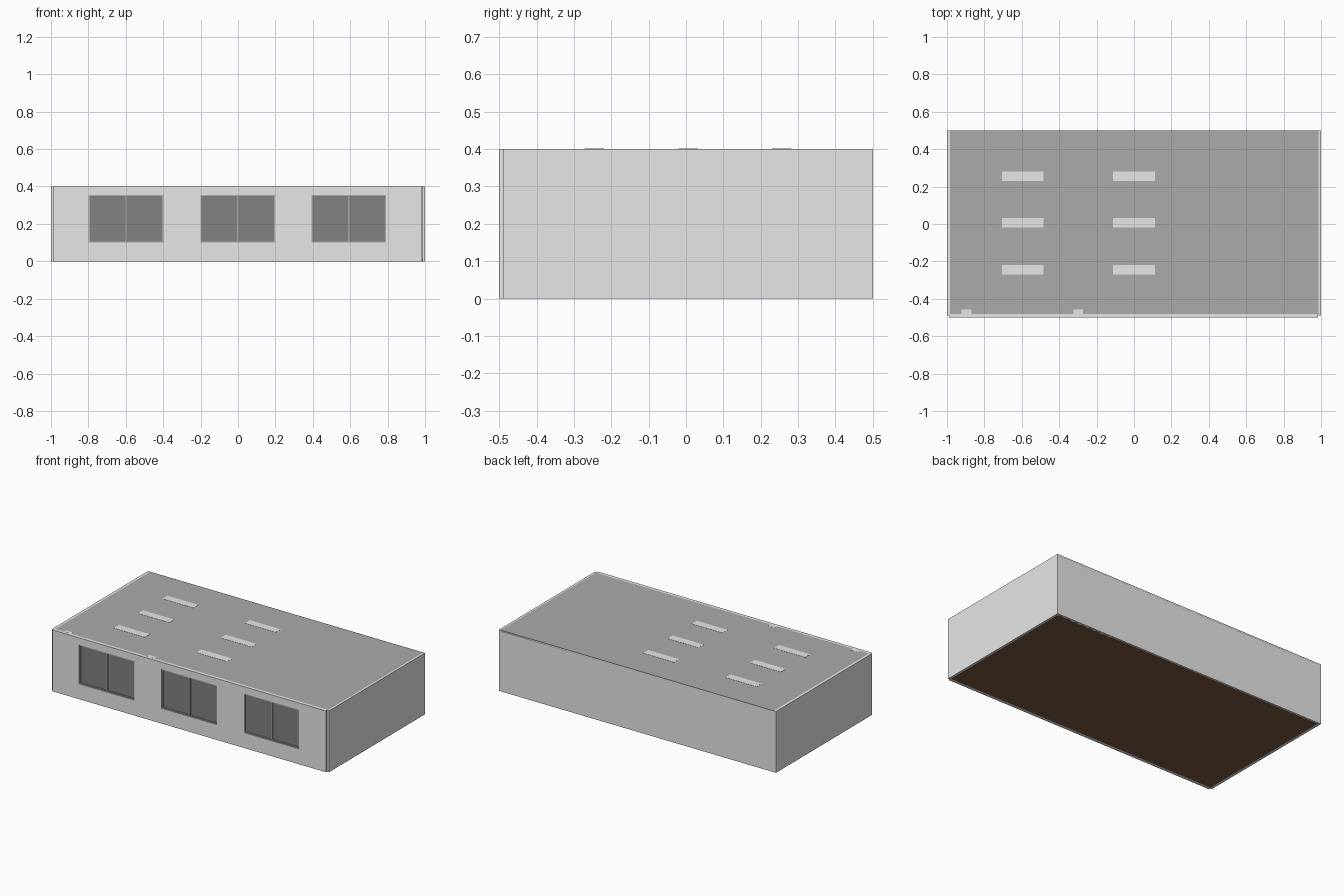
import bpy

if "Cube" in bpy.data.objects:
    bpy.data.objects.remove(bpy.data.objects["Cube"])


def material(name, r, g, b):
    m = bpy.data.materials.new(name)
    m.diffuse_color = (r, g, b, 1)
    m.use_nodes = True
    m.node_tree.nodes["Principled BSDF"].inputs["Base Color"].default_value = m.diffuse_color
    return m


WHITE = material("wall_white", 0.8, 0.8, 0.8)
GREY = material("ceiling_grey", 0.41, 0.41, 0.41)
GLASS = material("window_dark_grey", 0.225, 0.225, 0.225)
BROWN = material("floor_brown", 0.2, 0.1, 0.05)


def box(name, x, y, z, mat):
    """Box from (min, max) ranges on each axis."""
    bpy.ops.mesh.primitive_cube_add(
        size=1, location=[(a + b) / 2 for a, b in (x, y, z)])
    o = bpy.context.object
    o.name = name
    o.scale = [b - a for a, b in (x, y, z)]
    bpy.ops.object.transform_apply(location=False, rotation=False, scale=True)
    o.data.materials.append(mat)
    return o


H = 0.4

# Side and back walls
box("left_wall", (-1, -0.983), (-0.49, 0.5), (0, H), WHITE)
box("right_wall", (0.987, 1), (-0.49, 0.5), (0, H), WHITE)
box("back_wall", (-0.983, 0.987), (0.483, 0.5), (0, H - 0.002), WHITE)

# Front wall with three window openings
front = box("front_wall", (-0.99, 0.985), (-0.5, -0.48), (0, H), WHITE)
for cx in (-0.598, -0.001, 0.592):
    x0, x1, z0, z1 = cx - 0.2, cx + 0.2, 0.1, 0.355
    cutter = box("window_cutter", (x0, x1), (-0.6, -0.4), (z0, z1), WHITE)
    cutter.hide_render = True
    cutter.hide_set(True)
    mod = front.modifiers.new("window_opening", 'BOOLEAN')
    mod.operation = 'DIFFERENCE'
    mod.solver = 'EXACT'
    mod.object = cutter
    # Pane and frame bars
    box("window_pane", (x0, x1), (-0.49, -0.484), (z0, z1), GLASS)
    t, fy = 0.007, (-0.496, -0.482)
    for bx in (x0, cx - t / 2, x1 - t):
        box("window_upright", (bx, bx + t), fy, (z0, z1), GREY)
    for bz in (z0, z1 - t):
        box("window_rail", (x0 + t, x1 - t), fy, (bz, bz + t), GREY)

# Floor and ceiling slabs
box("floor", (-0.983, 0.987), (-0.48, 0.49), (0.0, 0.01), BROWN)
box("ceiling", (-0.983, 0.987), (-0.48, 0.5), (H - 0.012, H), GREY)

# Ceiling light panels
for cx in (-0.595, 0.0):
    for cy in (-0.245, 0.006, 0.256):
        box("ceiling_light", (cx - 0.112, cx + 0.112), (cy - 0.026, cy + 0.026),
            (H - 0.015, H + 0.001), WHITE)

# Pillars between the windows
for cx in (-0.895, -0.298, 0.298, 0.895):
    top = H + 0.0005 if cx < 0 else H - 0.012
    box("pillar", (cx - 0.026, cx + 0.026), (-0.48, -0.457), (0.01, top), WHITE)

# Door on the inside of the back wall
box("door", (-0.95, -0.75), (0.478, 0.483), (0.01, 0.31), BROWN)
